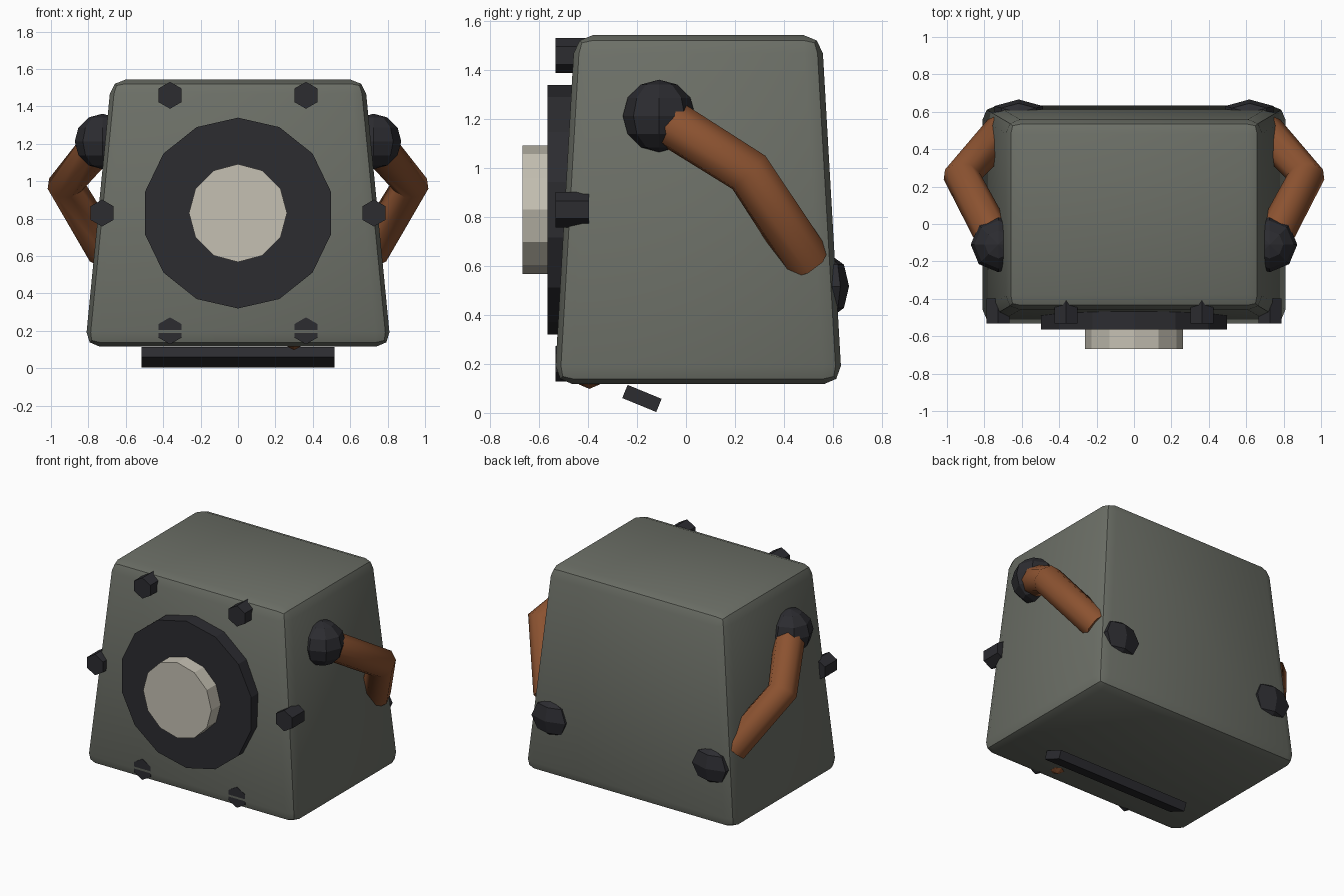
import bpy, bmesh
from math import radians, cos, sin, pi
from mathutils import Vector

if "Cube" in bpy.data.objects:
    bpy.data.objects.remove(bpy.data.objects["Cube"])


def material(name, rgb):
    m = bpy.data.materials.new(name)
    m.diffuse_color = (*rgb, 1)
    m.use_nodes = True
    m.node_tree.nodes["Principled BSDF"].inputs["Base Color"].default_value = m.diffuse_color
    return m


STONE = material("grey_stone", (0.15, 0.16, 0.135))
DARK = material("dark_iron", (0.025, 0.025, 0.03))
BROWN = material("rust_brown", (0.26, 0.085, 0.03))
PALE = material("pale_disc", (0.56, 0.53, 0.45))


def finish(name, mat):
    o = bpy.context.object
    o.name = name
    o.data.materials.append(mat)
    return o


def front_disc(name, sides, radius, x, z, y0, y1, mat, turn=0):
    """Cylinder along y between y0 and y1, with a vertex at the top."""
    bpy.ops.mesh.primitive_cylinder_add(vertices=sides, radius=radius, depth=y1 - y0,
                                        location=(x, (y0 + y1) / 2, z),
                                        rotation=(radians(90), 0, 0))
    return finish(name, mat)


def ball(name, segs, rings, loc, scale, mat):
    bpy.ops.mesh.primitive_uv_sphere_add(segments=segs, ring_count=rings, radius=1,
                                         location=loc)
    o = finish(name, mat)
    o.scale = scale
    return o


# Tapered body with rounded edges
bpy.ops.mesh.primitive_cube_add(size=2, location=(0, 0.05, 0.83))
body = finish("body", STONE)
for v in body.data.vertices:
    top = v.co.z > 0
    v.co.x *= 0.678 if top else 0.817
    v.co.y *= 0.505 if top else 0.587
    v.co.z *= 0.713
bev = body.modifiers.new("round", 'BEVEL')
bev.width = 0.075
bev.segments = 2
bpy.ops.object.modifier_apply(modifier="round")
bpy.ops.object.shade_smooth_by_angle(angle=radians(30))

# Round face plate and its pale centre
front_disc("face_ring", 14, 0.51, 0, 0.83, -0.565, -0.44, DARK)
front_disc("face_disc", 12, 0.262, 0, 0.83, -0.667, -0.50, PALE)

# Six hexagonal bolts around the plate
for i in range(6):
    a = i * pi / 3
    front_disc(f"front_bolt_{i + 1}", 6, 0.072, 0.727 * cos(a), 0.83 + 0.727 * sin(a),
               -0.532, -0.397, DARK)

for side, s in (("right", 1), ("left", -1)):
    # Shoulder balls and flattened studs on the back
    ball(f"shoulder_{side}", 8, 6, (s * 0.725, -0.11, 1.213), (0.148,) * 3, DARK)
    ball(f"back_stud_{side}", 6, 4, (s * 0.617, 0.595, 0.517), (0.15, 0.071, 0.125), DARK)
    # Bent arm running from the shoulder back into the body
    path = [(0.727, -0.11, 1.213), (0.922, 0.257, 0.982), (0.705, 0.495, 0.62)]
    cu = bpy.data.curves.new(f"arm_{side}", 'CURVE')
    cu.dimensions = '3D'
    cu.bevel_depth = 0.1
    cu.bevel_resolution = 2
    cu.use_fill_caps = True
    sp = cu.splines.new('POLY')
    sp.points.add(len(path) - 1)
    for p, (x, y, z) in zip(sp.points, path):
        p.co = (s * x, y, z, 1)
    arm = bpy.data.objects.new(f"arm_{side}", cu)
    bpy.context.collection.objects.link(arm)
    bpy.ops.object.select_all(action='DESELECT')
    arm.select_set(True)
    bpy.context.view_layer.objects.active = arm
    bpy.ops.object.convert(target='MESH')
    finish(f"arm_{side}", BROWN)
    bpy.ops.object.shade_smooth_by_angle(angle=radians(50))

# Tilted bar under the body
bpy.ops.mesh.primitive_cube_add(size=1, location=(0, -0.18, 0.059),
                                rotation=(radians(-22.3), 0, 0))
finish("base_bar", DARK).scale = (1.03, 0.15, 0.058)

# Small brown tip poking out underneath
ball("under_tip", 6, 4, (0.3, -0.395, 0.16), (0.06, 0.06, 0.062), BROWN)
